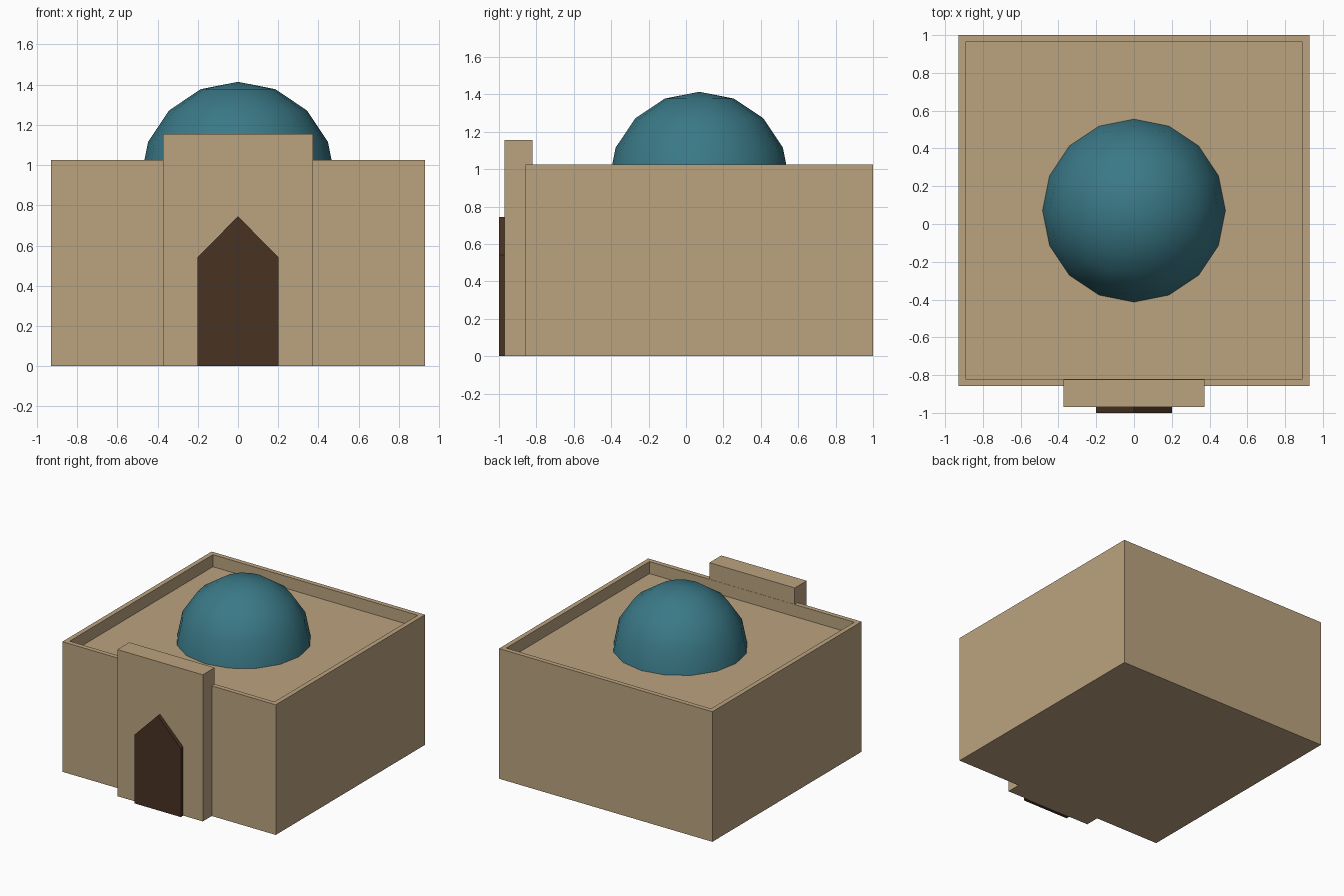
import bpy
import bmesh
import math

if "Cube" in bpy.data.objects:
    bpy.data.objects.remove(bpy.data.objects["Cube"])


def material(name, rgb):
    m = bpy.data.materials.new(name)
    m.diffuse_color = (*rgb, 1.0)
    m.use_nodes = True
    m.node_tree.nodes["Principled BSDF"].inputs["Base Color"].default_value = m.diffuse_color
    return m


SAND = material("sandstone", (0.50, 0.37, 0.215))
TEAL = material("teal_tile", (0.042, 0.19, 0.24))
WOOD = material("dark_wood", (0.065, 0.032, 0.016))


def finish(name, bm, mat):
    bmesh.ops.recalc_face_normals(bm, faces=bm.faces)
    me = bpy.data.meshes.new(name)
    bm.to_mesh(me)
    bm.free()
    me.materials.append(mat)
    ob = bpy.data.objects.new(name, me)
    bpy.context.collection.objects.link(ob)
    return ob


def box(bm, x0, x1, y0, y1, z0, z1):
    verts = bmesh.ops.create_cube(bm, size=1)["verts"]
    for v in verts:
        v.co.x = x1 if v.co.x > 0 else x0
        v.co.y = y1 if v.co.y > 0 else y0
        v.co.z = z1 if v.co.z > 0 else z0


WALL_TOP, ROOF, RIM = 1.025, 0.93, 0.053

# Main hall: a block whose top is inset and sunk to leave a parapet
bm = bmesh.new()
box(bm, -0.93, 0.93, -0.858, 1.0, 0, WALL_TOP)
bm.normal_update()
top = max(bm.faces, key=lambda f: f.calc_center_median().z)
bmesh.ops.inset_region(bm, faces=[top], thickness=RIM)
floor = bmesh.ops.extrude_discrete_faces(bm, faces=[top])["faces"][0]
for v in floor.verts:
    v.co.z = ROOF
finish("hall_with_parapet", bm, SAND)

# Entrance portal, taller than the parapet
bm = bmesh.new()
box(bm, -0.372, 0.372, -0.97, -0.822, 0, 1.155)
finish("entrance_portal", bm, SAND)

# Pointed door, extruded from its outline
bm = bmesh.new()
outline = [(-0.202, 0), (0.202, 0), (0.202, 0.541), (0, 0.745), (-0.202, 0.541)]
face = bm.faces.new([bm.verts.new((x, -1.0, z)) for x, z in outline])
back = bmesh.ops.extrude_face_region(bm, geom=[face])["geom"]
for v in back:
    if isinstance(v, bmesh.types.BMVert):
        v.co.y = -0.97
if face.is_valid is False or len(bm.faces) < 7:
    bm.faces.new([v for v in sorted(bm.verts, key=lambda v: v.index) if v.co.y < -0.99])
finish("pointed_door", bm, WOOD)

# Dome: upper half of a 16-sided sphere resting on the roof
bm = bmesh.new()
bmesh.ops.create_uvsphere(bm, u_segments=16, v_segments=8, radius=0.484)
bmesh.ops.delete(bm, geom=[v for v in bm.verts if v.co.z < -0.01], context="VERTS")
for v in bm.verts:
    v.co.y += 0.071
    v.co.z += ROOF
for f in bm.faces:
    f.smooth = True
finish("dome", bm, TEAL)
